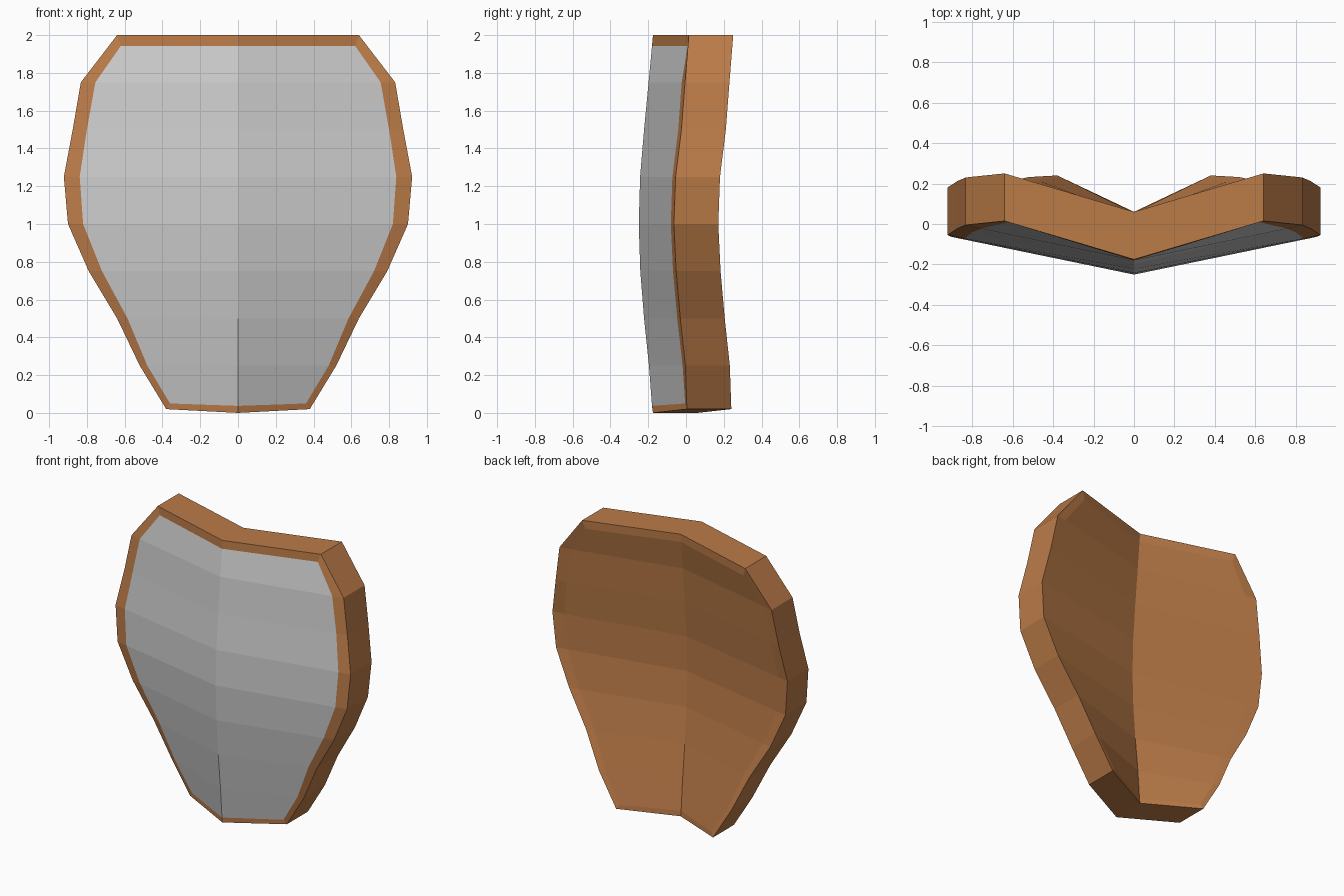
import bpy
from mathutils import Vector

if "Cube" in bpy.data.objects:
    bpy.data.objects.remove(bpy.data.objects["Cube"])

THICK = 0.235

# One row per height: z, outer half width, edge y, inner half width, ridge y
rows = [
    (0.02, 0.38, 0.005, 0.36, -0.175),
    (0.25, 0.52, -0.003, 0.48, -0.196),
    (0.50, 0.64, -0.03, 0.585, -0.222),
    (0.75, 0.79, -0.052, 0.72, -0.242),
    (1.00, 0.90, -0.064, 0.82, -0.25),
    (1.25, 0.922, -0.055, 0.838, -0.243),
    (1.50, 0.875, -0.024, 0.80, -0.222),
    (1.75, 0.832, -0.005, 0.755, -0.198),
    (2.00, 0.64, 0.015, 0.62, -0.175),
]

outer, inner, ridge = [], [], []
for z, w, ey, iw, ry in rows:
    outer.append(Vector((w, ey, z)))
    inner.append(Vector((iw, ry + (ey - ry) * iw / w, z)))
    ridge.append(Vector((0, ry, z)))
# The panel stops a little short of the top and bottom edges
inner[0].z, inner[-1].z = 0.05, 1.943
ridge[0] = Vector((0, -0.18, 0.037))
ridge[-1] = Vector((0, -0.18, 1.943))
outer_path = [Vector((0, -0.175, 0))] + outer + [Vector((0, -0.175, 2))]
inner_path = [ridge[0]] + inner + [ridge[-1]]


def strip(a, b):
    """Quads between two matching paths."""
    return [(a[i], a[i + 1], b[i + 1], b[i]) for i in range(len(a) - 1)]


def back(path):
    return [p + Vector((0, THICK, 0)) for p in path]


def make(name, quads, color=None):
    verts, index, faces = [], {}, []
    for q in quads:
        face = []
        for p in q:
            key = tuple(round(c, 5) for c in p)
            if key not in index:
                index[key] = len(verts)
                verts.append(key)
            face.append(index[key])
        faces.append(face)
    mesh = bpy.data.meshes.new(name)
    mesh.from_pydata(verts, [], faces)
    obj = bpy.data.objects.new(name, mesh)
    bpy.context.collection.objects.link(obj)
    mirror = obj.modifiers.new("mirror", "MIRROR")
    mirror.use_clip = True
    if color:
        mat = bpy.data.materials.new(name + "_color")
        mat.diffuse_color = color
        mat.use_nodes = True
        mat.node_tree.nodes["Principled BSDF"].inputs["Base Color"].default_value = mat.diffuse_color
        mesh.materials.append(mat)
    return obj


# Grey front panel
make("front_panel", strip(inner, ridge))

# Wooden body: front rim, side wall and full back
body = strip(outer_path, inner_path)
body += strip(back(outer_path), outer_path)
body += strip(back(inner_path), back(outer_path))
body += strip(back(ridge), back(inner))
make("shield_body", body, (0.5, 0.2, 0.065, 1))
